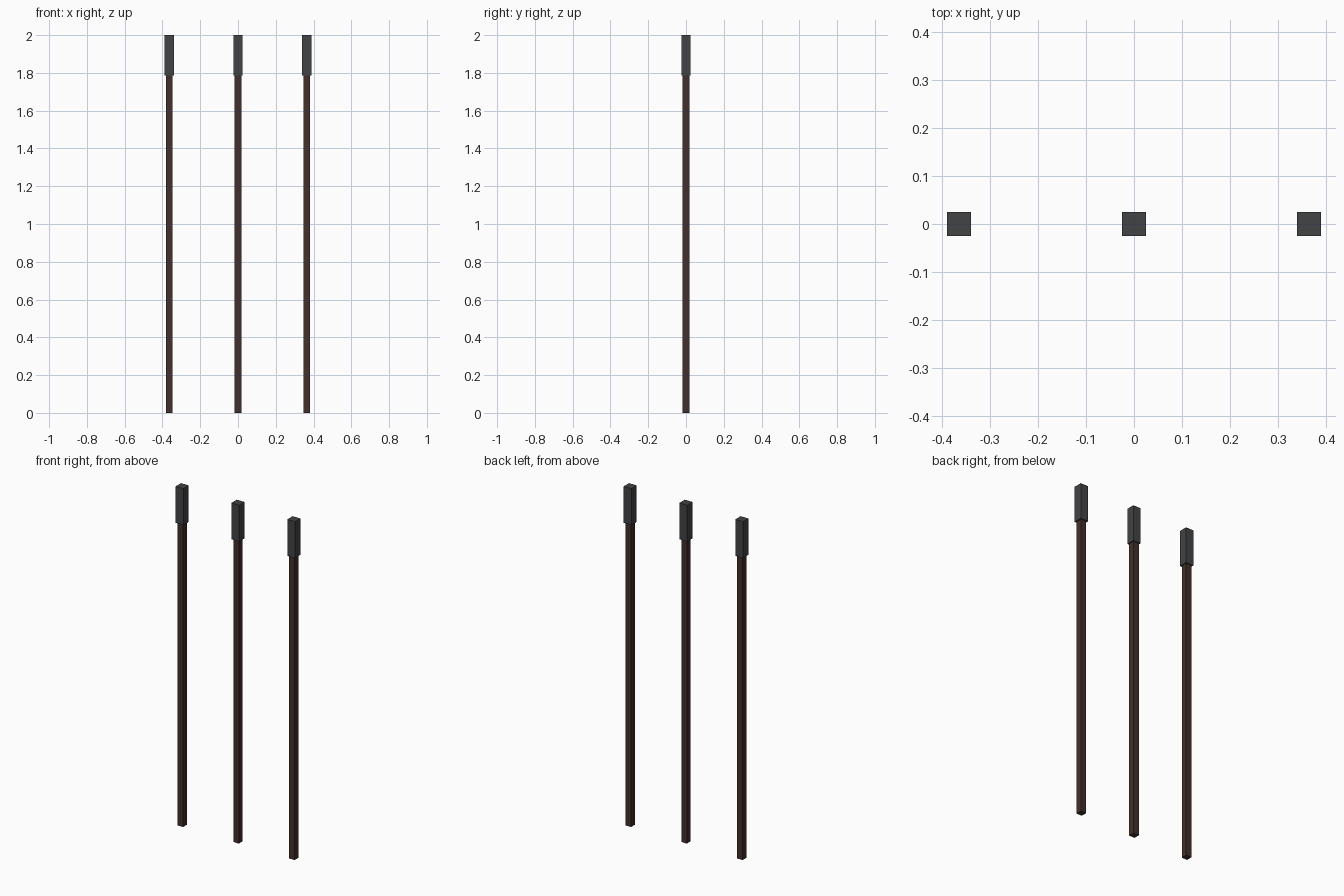
import bpy
import bmesh
from mathutils import Matrix, Vector

if "Cube" in bpy.data.objects:
    bpy.data.objects.remove(bpy.data.objects["Cube"])


def material(name, rgb):
    m = bpy.data.materials.new(name)
    m.diffuse_color = (*rgb, 1)
    m.use_nodes = True
    m.node_tree.nodes["Principled BSDF"].inputs["Base Color"].default_value = m.diffuse_color
    return m


wood = material("dark_wood", (0.055, 0.03, 0.025))
metal = material("dark_metal", (0.055, 0.056, 0.06))


def box(name, x, width, z0, z1, mat):
    bm = bmesh.new()
    bmesh.ops.create_cube(bm, size=1, matrix=Matrix.LocRotScale(
        Vector((0, 0, (z0 + z1) / 2)), None, Vector((width, width, z1 - z0))))
    me = bpy.data.meshes.new(name)
    bm.to_mesh(me)
    bm.free()
    me.materials.append(mat)
    ob = bpy.data.objects.new(name, me)
    ob.location.x = x
    bpy.context.collection.objects.link(ob)


# Three square shafts, each with a wider square cap
CAP_Z = 1.785
for side, x in (("left", -0.364), ("middle", 0), ("right", 0.364)):
    box(side + "_shaft", x, 0.036, 0, CAP_Z, wood)
    box(side + "_cap", x, 0.05, CAP_Z, 2, metal)
